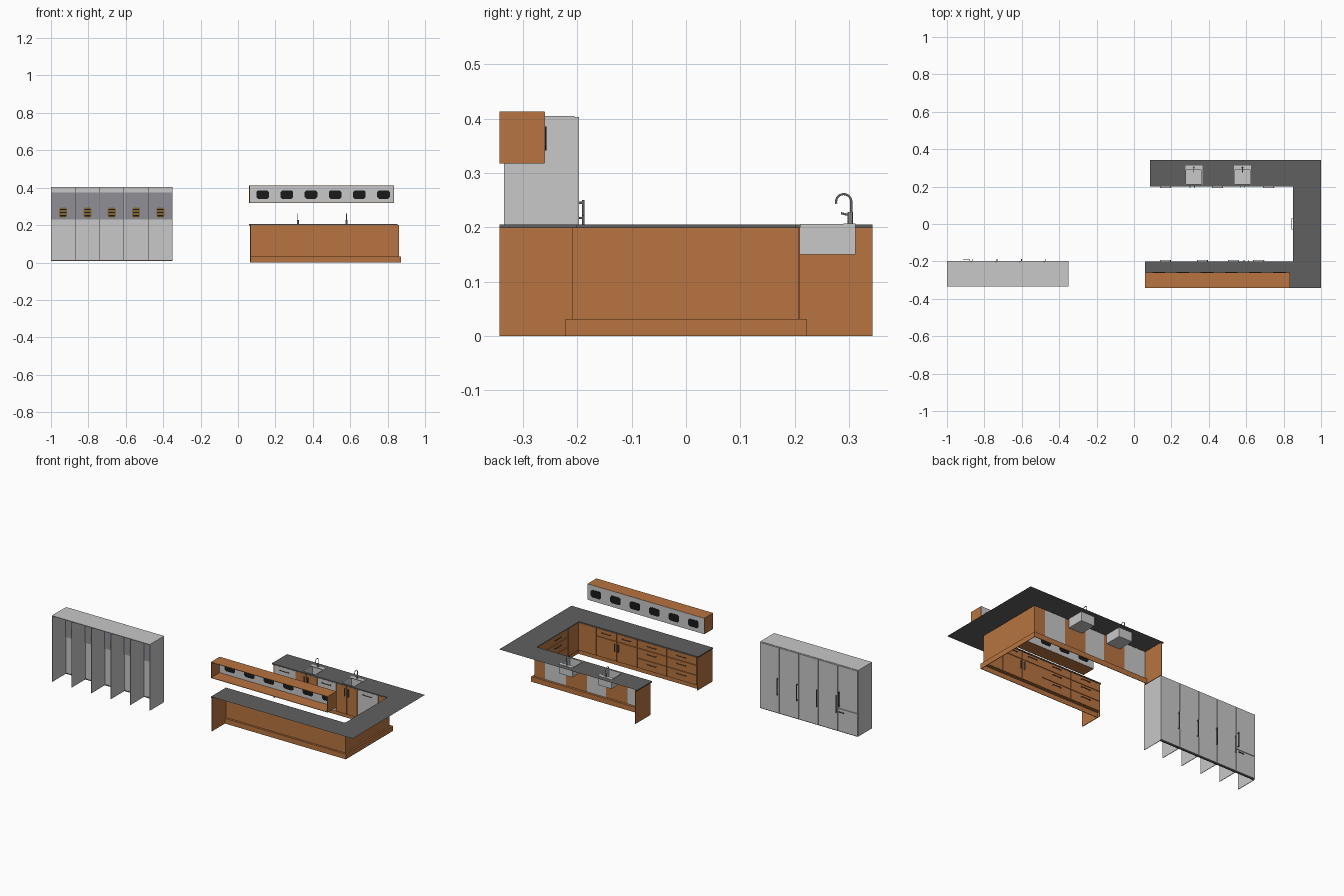
import bpy, bmesh, math

if "Cube" in bpy.data.objects:
    bpy.data.objects.remove(bpy.data.objects["Cube"])


def material(name, r, g, b):
    m = bpy.data.materials.new(name)
    m.diffuse_color = (r, g, b, 1)
    m.use_nodes = True
    m.node_tree.nodes["Principled BSDF"].inputs["Base Color"].default_value = m.diffuse_color
    return m


WOOD = material("warm wood", 0.48, 0.175, 0.052)
GREY = material("light grey", 0.58, 0.58, 0.58)
STONE = material("dark counter", 0.118, 0.118, 0.118)
BAND = material("violet grey", 0.28, 0.275, 0.31)
STEEL = material("steel", 0.45, 0.45, 0.45)
HANDLE = material("dark handle", 0.12, 0.11, 0.10)
BLACK = material("black", 0.01, 0.01, 0.01)
GOLD = material("dull gold", 0.25, 0.14, 0.04)


def finish(bm, name, mat):
    me = bpy.data.meshes.new(name)
    bm.to_mesh(me)
    bm.free()
    me.materials.append(mat)
    ob = bpy.data.objects.new(name, me)
    bpy.context.collection.objects.link(ob)
    return ob


def box(name, x, y, z, mat):
    bm = bmesh.new()
    bmesh.ops.create_cube(bm, size=1)
    for v in bm.verts:
        v.co = [a[0] + (a[1] - a[0]) * (c + 0.5) for a, c in zip((x, y, z), v.co)]
    return finish(bm, name, mat)


def tube(name, pts, radius, mat):
    cu = bpy.data.curves.new(name, "CURVE")
    cu.dimensions = "3D"
    cu.bevel_depth = radius
    cu.bevel_resolution = 2
    cu.use_fill_caps = True
    sp = cu.splines.new("POLY")
    sp.points.add(len(pts) - 1)
    for p, q in zip(sp.points, pts):
        p.co = (*q, 1)
    cu.materials.append(mat)
    ob = bpy.data.objects.new(name, cu)
    bpy.context.collection.objects.link(ob)
    bpy.ops.object.select_all(action="DESELECT")
    bpy.context.view_layer.objects.active = ob
    ob.select_set(True)
    bpy.ops.object.convert(target="MESH")
    bpy.ops.object.shade_smooth_by_angle()


def plaque(name, x, y, z, w, h, t, mat):
    """Chamfered plate facing the y axis."""
    c = min(w, h) * 0.2
    pts = [(sx * (w / 2 - a), sz * (h / 2 - b))
           for sx, sz, a, b in ((1, 1, c, 0), (1, 1, 0, c), (1, -1, 0, c), (1, -1, c, 0),
                                (-1, -1, c, 0), (-1, -1, 0, c), (-1, 1, 0, c), (-1, 1, c, 0))]
    bm = bmesh.new()
    f = bm.faces.new([bm.verts.new((x + a, y - t / 2, z + b)) for a, b in pts])
    r = bmesh.ops.extrude_face_region(bm, geom=[f])
    for v in r["geom"]:
        if isinstance(v, bmesh.types.BMVert):
            v.co.y += t
    bmesh.ops.recalc_face_normals(bm, faces=bm.faces)
    finish(bm, name, mat)


# Tall cabinets: open at the rear, doors facing +y
edges = [-1 + 0.13 * i for i in range(6)]
for i, e in enumerate(edges):
    x0 = e if i == 0 else (e - 0.003 if i == 5 else e - 0.0015)
    box("tall_divider", (x0, x0 + 0.003), (-0.335, -0.205), (0.008, 0.405), GREY)
for i in range(5):
    a, b = edges[i], edges[i + 1]
    box("tall_top", (a + 0.001, b - 0.001), (-0.335, -0.205), (0.401, 0.405), GREY)
    box("tall_inner_band", (a + 0.002, b - 0.002), (-0.21, -0.207), (0.23, 0.375), BAND)
    m = (a + b) / 2
    plaque("inner_fitting", m, -0.213, 0.267, 0.044, 0.055, 0.006, GOLD)
    for k in (-0.017, 0, 0.017):
        plaque("inner_fitting_slot", m, -0.2165, 0.267 + k, 0.034, 0.006, 0.002, BLACK)
    splits = [(0.014, 0.146), (0.149, 0.403)] if i == 0 else [(0.014, 0.403)]
    for z in splits:
        box("tall_door", (a + 0.0015, b - 0.0015), (-0.205, -0.197), z, GREY)
    hx = b - 0.011 if i == 0 else a + 0.008
    z0, z1 = (0.16, 0.25) if i == 0 else (0.12, 0.222)
    box("tall_handle", (hx - 0.002, hx + 0.002), (-0.191, -0.187), (z0, z1), HANDLE)
    for z in (z0 + 0.005, z1 - 0.005):
        box("handle_post", (hx - 0.002, hx + 0.002), (-0.197, -0.19), (z - 0.002, z + 0.002), HANDLE)
box("tall_door_backing", (-1, -0.35), (-0.206, -0.204), (0.01, 0.403), GREY)
box("freezer_handle", (-0.915, -0.88), (-0.191, -0.187), (0.128, 0.132), HANDLE)
box("tall_toe_bar", (-0.998, -0.352), (-0.207, -0.2), (0.008, 0.014), HANDLE)

# Countertop: thin U-shaped sheet, with sink cutouts
SINKS = [(0.275, 0.365), (0.535, 0.625)]
SY = (0.21, 0.312)
TOP = 0.205
bm = bmesh.new()


def sheet(x0, x1, y0, y1):
    bm.faces.new([bm.verts.new((x, y, TOP)) for x, y in ((x0, y0), (x1, y0), (x1, y1), (x0, y1))])


sheet(0.06, 0.85, -0.343, -0.2)
sheet(0.85, 1.0, -0.343, 0.343)
cuts = [0.085, *SINKS[0], *SINKS[1], 0.85]
for i in range(5):
    if i % 2:
        sheet(cuts[i], cuts[i + 1], 0.2, SY[0])
        sheet(cuts[i], cuts[i + 1], SY[1], 0.343)
    else:
        sheet(cuts[i], cuts[i + 1], 0.2, 0.343)
finish(bm, "countertop", STONE)
ZE = (0.198, TOP - 0.0003)
box("counter_edge_front", (0.06, 0.852), (-0.202, -0.2), ZE, STONE)
box("counter_edge_back", (0.085, 0.852), (0.2, 0.202), ZE, STONE)
box("counter_edge_side", (0.85, 0.852), (-0.2, 0.2), ZE, STONE)
box("counter_end_front", (0.06, 0.062), (-0.343, -0.2), ZE, STONE)
box("counter_end_back", (0.085, 0.087), (0.2, 0.343), ZE, STONE)

# Base carcass: inner faces, end panels, recessed kick boards and ledges
T = 0.2
box("front_run_face", (0.065, 0.858), (-0.21, -0.207), (0.03, T), WOOD)
box("side_run_face", (0.858, 0.861), (-0.21, 0.208), (0.03, T), WOOD)
box("front_run_end", (0.065, 0.069), (-0.343, -0.203), (0, T), WOOD)
box("back_run_end", (0.095, 0.099), (0.203, 0.343), (0, T), WOOD)
for n, x0, y0, y1, k in (("front", 0.065, -0.222, -0.207, 0), ("back", 0.095, 0.205, 0.223, 1)):
    box(n + "_ledge", (x0, 0.87), (y0, y1), (0.028, 0.031), WOOD)
    ky = y1 - 0.003 if k else y0
    box(n + "_kick", (x0, 0.87), (ky, ky + 0.003), (0, 0.03), WOOD)
box("side_ledge", (0.858, 0.871), (-0.222, 0.223), (0.028, 0.031), WOOD)
box("side_kick", (0.868, 0.871), (-0.222, 0.223), (0, 0.03), WOOD)


def front(axis, a, b, z0, z1, base, out, mat=WOOD, handle="h"):
    """Door or drawer front with a bar handle; axis is its long direction."""
    def slab(name, u, d, z, m):
        v = tuple(sorted((base + out * d[0], base + out * d[1])))
        box(name, u if axis == "x" else v, v if axis == "x" else u, z, m)
    g = 0.0015
    slab("base_front", (a + g, b - g), (0, 0.006), (z0 + g, z1 - g), mat)
    c = (a + b) / 2
    if handle == "h":
        w = min(0.03, (b - a) * 0.25)
        z = z1 - min(0.02, (z1 - z0) / 2)
        slab("base_handle", (c - w, c + w), (0.012, 0.015), (z - 0.0015, z + 0.0015), HANDLE)
        for u in (c - w + 0.003, c + w - 0.003):
            slab("handle_post", (u - 0.0015, u + 0.0015), (0.006, 0.012), (z - 0.0015, z + 0.0015), HANDLE)
    elif handle:
        u = a + 0.012 if handle == "a" else b - 0.012
        slab("base_handle", (u - 0.0015, u + 0.0015), (0.006, 0.014), (z1 - 0.06, z1 - 0.015), HANDLE)


# Front run, facing +y
front("x", 0.735, 0.858, 0.03, 0.198, -0.207, 1, handle="")
for a, b, h in ((0.6, 0.735, "a"), (0.465, 0.6, "b")):
    front("x", a, b, 0.15, 0.198, -0.207, 1)
    front("x", a, b, 0.03, 0.15, -0.207, 1, handle=h)
for a, b in ((0.069, 0.267), (0.267, 0.465)):
    for z0, z1 in ((0.15, 0.198), (0.09, 0.15), (0.03, 0.09)):
        front("x", a, b, z0, z1, -0.207, 1)
# Side run, facing -x
for a, b in ((-0.2, -0.1), (0.1, 0.2)):
    front("y", a, b, 0.03, 0.198, 0.858, -1, handle="")
for z0, z1 in ((0.15, 0.198), (0.09, 0.15), (0.03, 0.09)):
    front("y", -0.1, 0.1, z0, z1, 0.858, -1)
# Back run, facing -y: grey appliances between wooden sink doors
for a, b, m in ((0.099, 0.24, GREY), (0.24, 0.383, WOOD), (0.383, 0.51, GREY),
                (0.51, 0.65, WOOD), (0.65, 0.79, GREY), (0.79, 0.858, WOOD)):
    box("back_run_face", (a, b), (0.208, 0.2095), (0.03, T), m)
    if b > 0.85:
        front("x", a, b, 0.03, 0.198, 0.208, -1, handle="")
    elif m == GREY:
        front("x", a, b, 0.03, 0.198, 0.208, -1, GREY)
    else:
        c = (a + b) / 2
        front("x", a, c, 0.03, 0.198, 0.208, -1, handle="b")
        front("x", c, b, 0.03, 0.198, 0.208, -1, handle="a")

# Sinks and faucets
for a, b in SINKS:
    c = (a + b) / 2
    box("sink_floor", (a, b), SY, (0.15, 0.152), GREY)
    for x in (a, b - 0.003):
        box("sink_side", (x, x + 0.003), SY, (0.15, 0.206), GREY)
    for y in (SY[0], SY[1] - 0.003):
        box("sink_wall", (a, b), (y, y + 0.003), (0.15, 0.206), GREY)
    box("sink_deck", (a, b), (0.29, SY[1]), (0.203, 0.2065), GREY)
    neck = [(c, 0.29 + 0.014 * math.cos(math.radians(t)), 0.247 + 0.014 * math.sin(math.radians(t)))
            for t in range(0, 196, 15)]
    tube("faucet_neck", [(c, 0.303, 0.206), (c, 0.304, 0.235)] + neck, 0.002, STEEL)
    tube("faucet_base", [(c, 0.302, 0.206), (c, 0.302, 0.228)], 0.005, STEEL)
    tube("faucet_lever", [(c, 0.302, 0.222), (c, 0.285, 0.226)], 0.002, STEEL)

# Wall cabinet: open at the rear, grey doors with dark plates
WX, WY, WZ = (0.06, 0.835), (-0.343, -0.26), (0.317, 0.413)
box("wall_cabinet_top", WX, WY, (0.410, 0.413), WOOD)
box("wall_cabinet_bottom", WX, WY, (0.317, 0.320), WOOD)
for x in (WX[0], WX[1] - 0.003):
    box("wall_cabinet_end", (x, x + 0.003), WY, WZ, WOOD)
box("wall_cabinet_doors", (0.061, 0.834), (-0.264, -0.259), (0.318, 0.412), GREY)
for i in range(6):
    plaque("door_plate", 0.132 + 0.1292 * i, -0.2615, 0.363, 0.068, 0.044, 0.009, BLACK)
